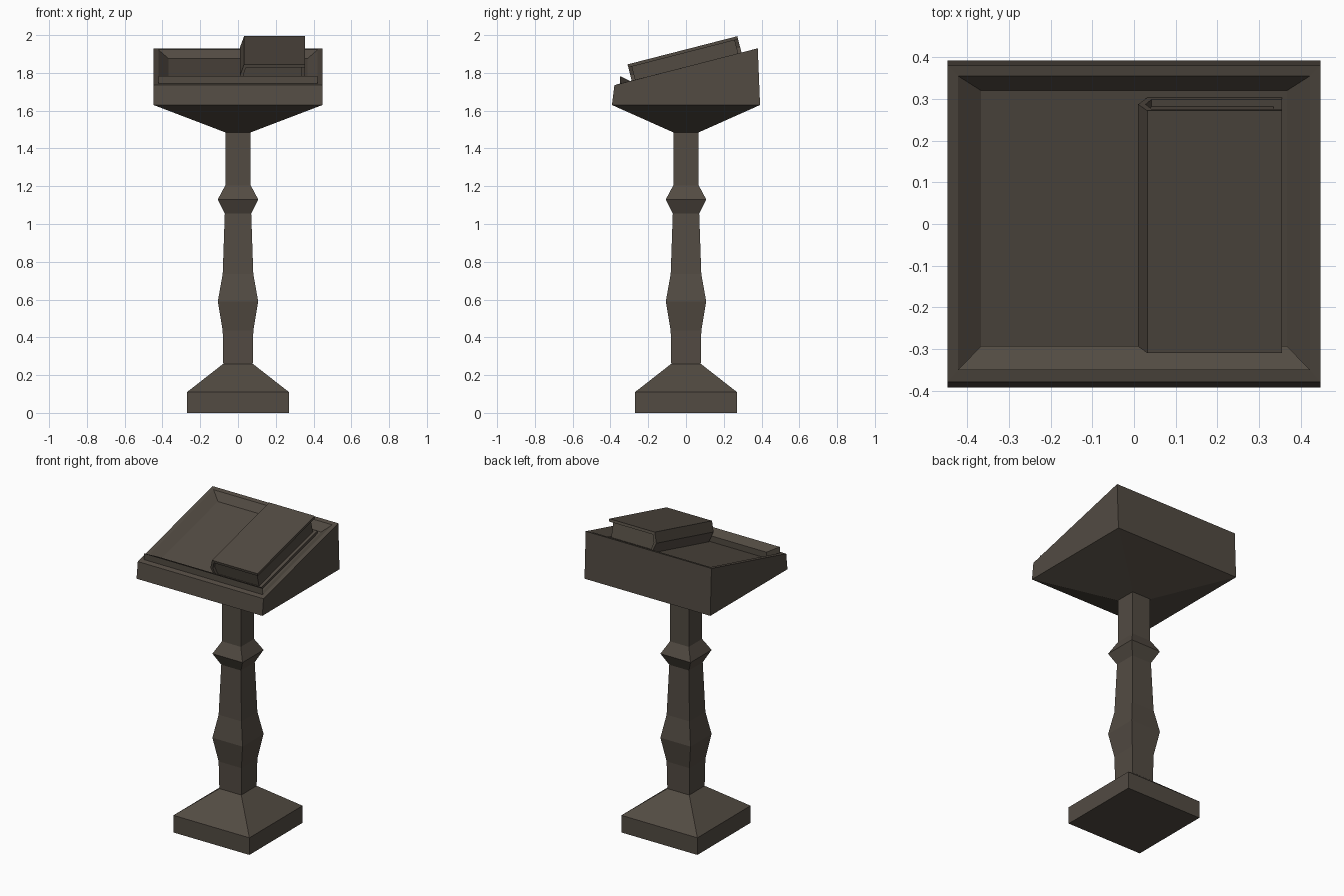
import bpy, bmesh, math
from mathutils import Matrix

if "Cube" in bpy.data.objects:
    bpy.data.objects.remove(bpy.data.objects["Cube"])

wood = bpy.data.materials.new("dark_wood")
wood.diffuse_color = (0.085, 0.07, 0.055, 1)
wood.use_nodes = True
wood.node_tree.nodes["Principled BSDF"].inputs["Base Color"].default_value = wood.diffuse_color


def finish(name, bm):
    bmesh.ops.recalc_face_normals(bm, faces=bm.faces)
    mesh = bpy.data.meshes.new(name)
    bm.to_mesh(mesh)
    bm.free()
    mesh.materials.append(wood)
    obj = bpy.data.objects.new(name, mesh)
    bpy.context.collection.objects.link(obj)
    return obj


def loft(name, rings):
    """Closed skin through four-cornered rings: (x front, x back, y front, y back, z front, z back)."""
    bm = bmesh.new()
    loops = []
    for xf, xb, yf, yb, zf, zb in rings:
        corners = [(-xf, yf, zf), (xf, yf, zf), (xb, yb, zb), (-xb, yb, zb)]
        loops.append([bm.verts.new(c) for c in corners])
    for a, b in zip(loops, loops[1:]):
        for i in range(4):
            j = (i + 1) % 4
            bm.faces.new((a[i], a[j], b[j], b[i]))
    bm.faces.new(loops[0])
    bm.faces.new(loops[-1])
    return finish(name, bm)


def extrude_y(name, profile, y0, y1, placement):
    """Extrude an (x, z) profile along y, then place it."""
    bm = bmesh.new()
    face = bm.faces.new([bm.verts.new((x, y0, z)) for x, z in profile])
    new = bmesh.ops.extrude_face_region(bm, geom=[face])["geom"]
    bmesh.ops.translate(bm, vec=(0, y1 - y0, 0),
                        verts=[v for v in new if isinstance(v, bmesh.types.BMVert)])
    bm.transform(placement)
    return finish(name, bm)


# Square turned pedestal: (half width, height)
post = [(0.27, 0), (0.27, 0.11), (0.078, 0.26), (0.081, 0.435), (0.107, 0.59),
        (0.081, 0.735), (0.07, 1.055), (0.107, 1.13), (0.067, 1.205), (0.067, 1.5)]
loft("pedestal", [(w, w, -w, w, z, z) for w, z in post])

# Sloping desk with flared underside and recessed top
loft("desk_tray", [
    (0.067, 0.067, -0.067, 0.067, 1.485, 1.485),
    (0.447, 0.447, -0.392, 0.392, 1.63, 1.63),
    (0.447, 0.447, -0.379, 0.38, 1.735, 1.93),
    (0.422, 0.422, -0.35, 0.355, 1.743, 1.923),
    (0.367, 0.367, -0.295, 0.32, 1.717, 1.875),
])

# Book stop along the front of the desk
loft("book_stop", [
    (0.422, 0.367, -0.35, -0.293, 1.735, 1.71),
    (0.422, 0.367, -0.35, -0.293, 1.783, 1.756),
])

# Closed book lying on the slope, with a ridged spine on its left
on_slope = Matrix.Translation((0, -0.278, 1.722)) @ Matrix.Rotation(math.atan(0.2566), 4, 'X')
cover = [(0.355, 0), (0.032, 0), (0.01, 0.065), (0.032, 0.127), (0.355, 0.127),
         (0.355, 0.11), (0.042, 0.11), (0.028, 0.065), (0.042, 0.017), (0.355, 0.017)]
extrude_y("book_cover", cover, 0, 0.6, on_slope)
pages = [(0.335, 0.012), (0.042, 0.012), (0.026, 0.065), (0.042, 0.115), (0.335, 0.115)]
extrude_y("book_pages", pages, 0.018, 0.582, on_slope)
